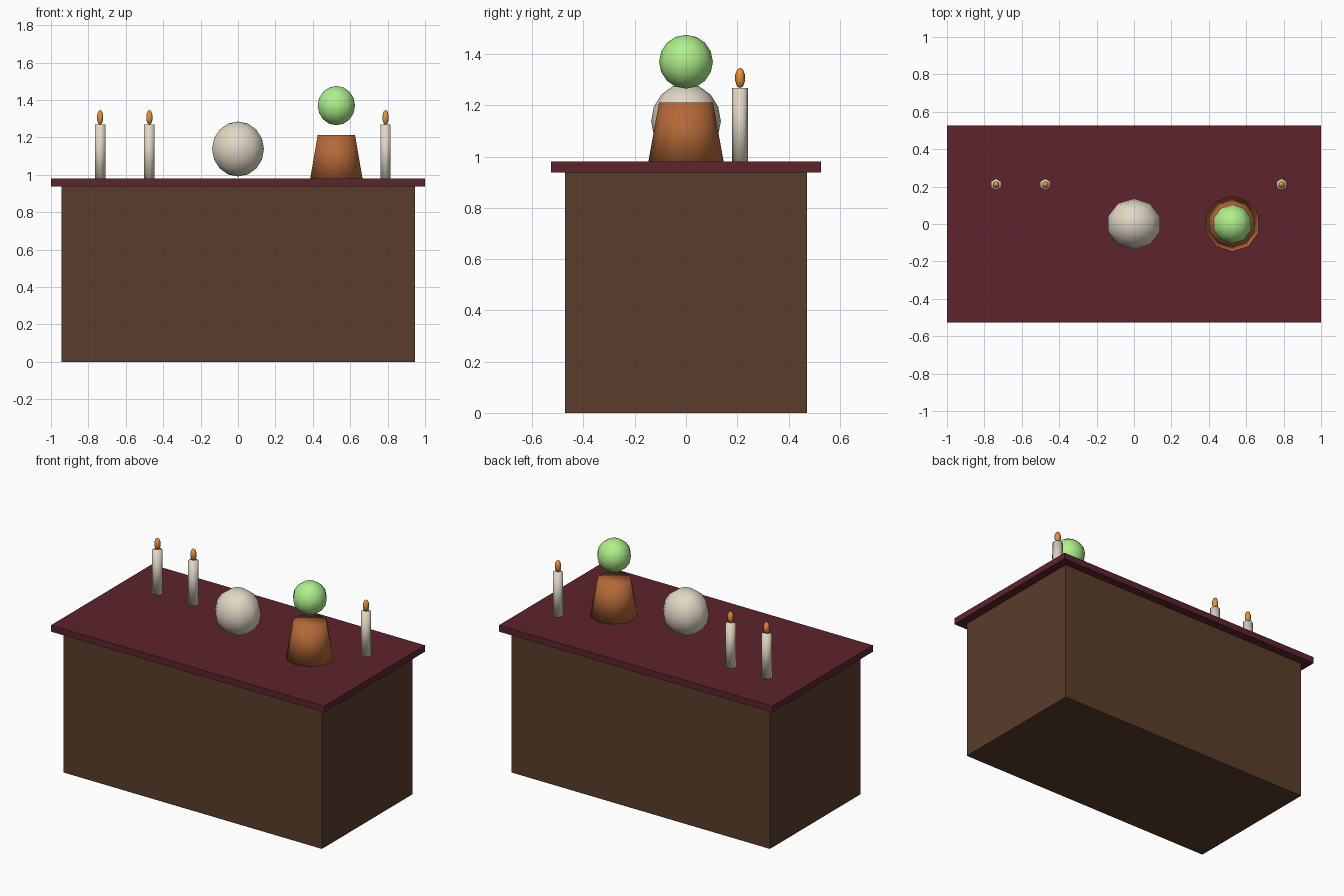
import bpy

if "Cube" in bpy.data.objects:
    bpy.data.objects.remove(bpy.data.objects["Cube"])


def material(name, rgb):
    m = bpy.data.materials.new(name)
    m.diffuse_color = (*rgb, 1)
    m.use_nodes = True
    m.node_tree.nodes["Principled BSDF"].inputs["Base Color"].default_value = m.diffuse_color
    return m


wood = material("wood", (0.10, 0.047, 0.024))
cloth = material("cloth", (0.11, 0.017, 0.027))
bone = material("bone", (0.75, 0.68, 0.56))
clay = material("clay", (0.46, 0.14, 0.04))
green = material("green", (0.43, 0.87, 0.26))
fire = material("fire", (0.82, 0.29, 0.035))


def finish(name, mat, smooth=True):
    ob = bpy.context.object
    ob.name = name
    ob.data.materials.append(mat)
    if smooth:
        bpy.ops.object.shade_smooth()
    return ob


def box(name, sx, sy, z0, z1, mat):
    bpy.ops.mesh.primitive_cube_add(size=1, location=(0, 0, (z0 + z1) / 2))
    bpy.context.object.scale = (sx, sy, z1 - z0)
    bpy.ops.object.transform_apply(location=False, rotation=False, scale=True)
    finish(name, mat, False)


def frustum(name, x, y, z0, z1, r0, r1, sides, mat):
    bpy.ops.mesh.primitive_cone_add(vertices=sides, radius1=r0, radius2=r1,
                                    depth=z1 - z0, location=(x, y, (z0 + z1) / 2))
    finish(name, mat)


def ball(name, loc, radii, segments, rings, mat):
    bpy.ops.mesh.primitive_uv_sphere_add(segments=segments, ring_count=rings,
                                         radius=1, location=loc)
    bpy.context.object.scale = radii
    bpy.ops.object.transform_apply(location=False, rotation=False, scale=True)
    finish(name, mat)


# Table body and overhanging cloth top
TOP = 0.98
box("table_body", 1.89, 0.945, 0, 0.94, wood)
box("table_top", 2.0, 1.053, 0.938, TOP, cloth)

# Pale round ornament in the middle
ball("pale_ball", (0, 0, 1.138), (0.146, 0.136, 0.147), 10, 8, bone)

# Clay stand with a green ball floating above it
frustum("clay_stand", 0.526, 0, TOP, 1.212, 0.147, 0.105, 10, clay)
ball("green_ball", (0.526, 0, 1.37), (0.105, 0.105, 0.105), 10, 8, green)

# Candles with flames
for i, x in enumerate((-0.737, -0.474, 0.789), 1):
    frustum(f"candle_{i}", x, 0.211, TOP, 1.268, 0.0315, 0.0315, 6, bone)
    ball(f"flame_{i}", (x, 0.211, 1.307), (0.02, 0.02, 0.04), 6, 5, fire)
